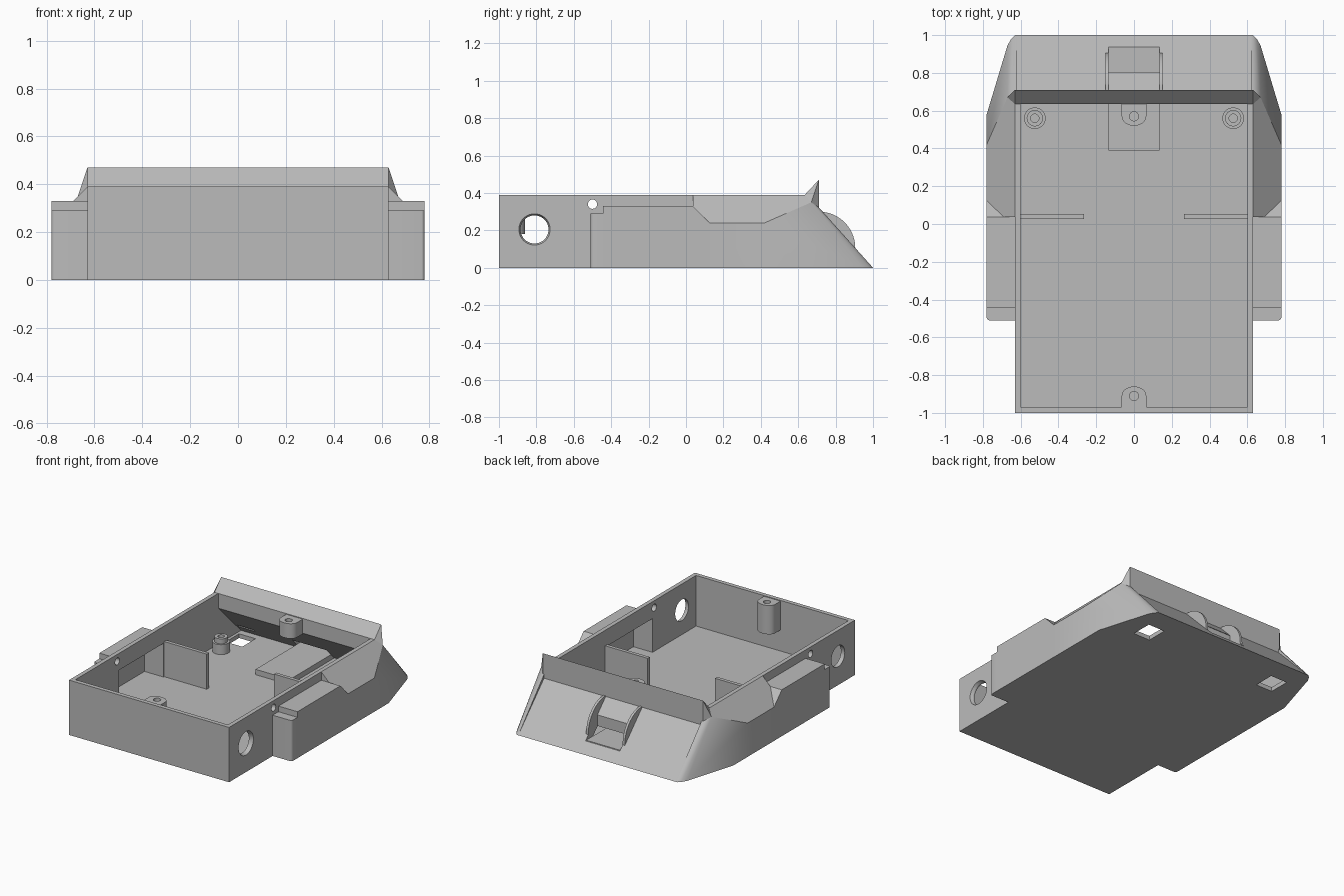
import bpy, bmesh
from math import cos, sin, pi, radians
from mathutils import Matrix, Vector

cube = bpy.data.objects.get("Cube")
if cube:
    bpy.data.objects.remove(cube)

grey = bpy.data.materials.new("plain grey")
grey.use_nodes = True
GREY = (0.5, 0.5, 0.5, 1)
grey.diffuse_color = GREY
grey.node_tree.nodes["Principled BSDF"].inputs["Base Color"].default_value = GREY


def finish(bm, name):
    bmesh.ops.recalc_face_normals(bm, faces=bm.faces)
    mesh = bpy.data.meshes.new(name)
    bm.to_mesh(mesh)
    bm.free()
    mesh.materials.append(grey)
    ob = bpy.data.objects.new(name, mesh)
    bpy.context.collection.objects.link(ob)
    return ob


def hull(name, points, side=1):
    bm = bmesh.new()
    for x, y, z in points:
        bm.verts.new((x * side, y, z))
    out = bmesh.ops.convex_hull(bm, input=bm.verts[:])
    loose = {v for v in out["geom_interior"] if isinstance(v, bmesh.types.BMVert)}
    bmesh.ops.delete(bm, geom=list(loose), context='VERTS')
    bmesh.ops.dissolve_limit(bm, angle_limit=radians(0.5), verts=bm.verts[:], edges=bm.edges[:])
    return finish(bm, name)


def box(name, x0, x1, y0, y1, z0, z1, side=1):
    return hull(name, [(x, y, z) for x in (x0, x1) for y in (y0, y1) for z in (z0, z1)], side)


def prism(name, profile, x0, x1):
    """Extrude a (y, z) profile along x."""
    bm = bmesh.new()
    face = bm.faces.new([bm.verts.new((x0, y, z)) for y, z in profile])
    out = bmesh.ops.extrude_face_region(bm, geom=[face])
    bmesh.ops.translate(bm, vec=(x1 - x0, 0, 0),
                        verts=[g for g in out["geom"] if isinstance(g, bmesh.types.BMVert)])
    return finish(bm, name)


def rod(name, centre, r1, r2, depth, axis='Z', sides=40):
    bm = bmesh.new()
    bmesh.ops.create_cone(bm, cap_ends=True, segments=sides, radius1=r1, radius2=r2, depth=depth)
    turn = Matrix.Rotation(pi / 2, 4, 'Y') if axis == 'X' else Matrix()
    bm.transform(Matrix.Translation(Vector(centre)) @ turn)
    return finish(bm, name)


def combine(target, other, operation):
    mod = target.modifiers.new("cut", 'BOOLEAN')
    mod.operation, mod.solver, mod.object = operation, 'EXACT', other
    bpy.context.view_layer.objects.active = target
    bpy.ops.object.modifier_apply(modifier=mod.name)
    bpy.data.objects.remove(other)


def add(target, other):
    combine(target, other, 'UNION')


def cut(target, other):
    combine(target, other, 'DIFFERENCE')


# Solid tub with sloping tail and raised lip
body = prism("chassis_shell", [(-1, 0), (1, 0), (.71, .295), (.71, .47),
                               (.635, .39), (-1, .39)], -.63, .63)

for s in (-1, 1):
    # Low front step of the side pod, with a rounded corner
    arc = [(.765 + .015 * sin(a * pi / 8), -.495 - .015 * cos(a * pi / 8)) for a in range(5)]
    outline = [(.62, -.51), (.62, -.43), (.78, -.43)] + arc
    add(body, hull("pod_step", [(x, y, z) for x, y in outline for z in (0, .29)], s))
    # Flat pod ending in a small ramp
    add(body, hull("pod", [(x, y, z) for x in (.62, .78) for y in (-.445, .037) for z in (0, .33)]
                   + [(.78, .125, 0), (.78, .125, .24)], s))
    # Chamfered rear fender tapering into the tail
    add(body, hull("fender", [
        (.62, .037, 0), (.62, .037, .39), (.63, .037, .39), (.69, .037, .33), (.78, .037, 0),
        (.78, .037, .24), (.78, .42, .24), (.67, .67, .35), (.63, .65, .39), (.62, .65, .39),
        (.62, .71, .295), (.63, .71, .295), (.62, 1, 0), (.63, 1, 0), (.65, .98, 0),
        (.67, .945, 0), (.78, .58, 0)], s))
    # End facet of the lip
    add(body, hull("lip_end", [(x, y, z) for x in (.62, .63) for y, z in
                               ((.71, .47), (.635, .39), (.71, .295))] + [(.67, .67, .35)], s))

# Rounded ears on the tail
for s in (-1, 1):
    ear = [(.71 + .195 * sin(i * pi / 40), .105 + .195 * cos(i * pi / 40)) for i in range(21)]
    x0, x1 = sorted((s * .135, s * .152))
    add(body, prism("tail_ear", ear + [(.9, .05), (.7, .05), (.7, .3)], x0, x1))

# Hollow interior
cut(body, prism("interior", [(-.97, .03), (.89, .03), (.635, .285), (.635, .6), (-.97, .6)],
                -.6, .6))
for s in (-1, 1):
    cut(body, box("pod_cavity", .58, .75, -.48, .02, .03, .27, s))
    cut(body, box("floor_slot", .45, .58, .69, .84, -.1, .1, s))
    cut(body, rod("hole_flare", (s * .625, -.81, .205), .075 if s > 0 else .088,
                  .088 if s > 0 else .075, .03, 'X'))

# Side holes and tail window
cut(body, rod("wheel_hole", (0, -.81, .205), .075, .075, 2, 'X'))
cut(body, rod("pin_hole", (0, -.5, .34), .025, .025, 2, 'X', 24))
cut(body, box("tail_window", -.135, .135, .8, 1.1, .065, .2))

# Interior platform
box("platform", -.135, .135, .39, .93, .025, .068)

# Ribs and stepped screw posts
for s, side in ((1, "left"), (-1, "right")):
    box(side + "_rib", .265, .605, .027, .052, .025, .28, s)
    post = rod(side + "_post", (s * .525, .56, .06), .057, .057, .08)
    add(post, rod("collar", (s * .525, .56, .1), .043, .043, .07))
    cut(post, rod("bore", (s * .525, .56, .12), .022, .022, .1, sides=24))


# Half-round screw bosses at the front and rear walls
def boss(name, y, wall, z0):
    d = 1 if wall > y else -1
    outline = [(.065 * cos(i * pi / 16), y - d * .05 * sin(i * pi / 16)) for i in range(17)]
    outline += [(-.065, wall), (.065, wall)]
    ob = hull(name, [(x, yy, z) for x, yy in outline for z in (z0, .385)])
    cut(ob, rod("bore", (0, y, .36), .024, .024, .12, sides=24))


boss("rear_boss", .57, .645, .28)
boss("front_boss", -.91, -.98, .18)

# Keep hard edges crisp and curved ones smooth
bpy.ops.object.select_all(action='DESELECT')
for ob in bpy.context.scene.objects:
    if ob.type == 'MESH' and grey.name in ob.data.materials:
        ob.select_set(True)
        bpy.context.view_layer.objects.active = ob
bpy.ops.object.shade_smooth_by_angle(angle=radians(22))
